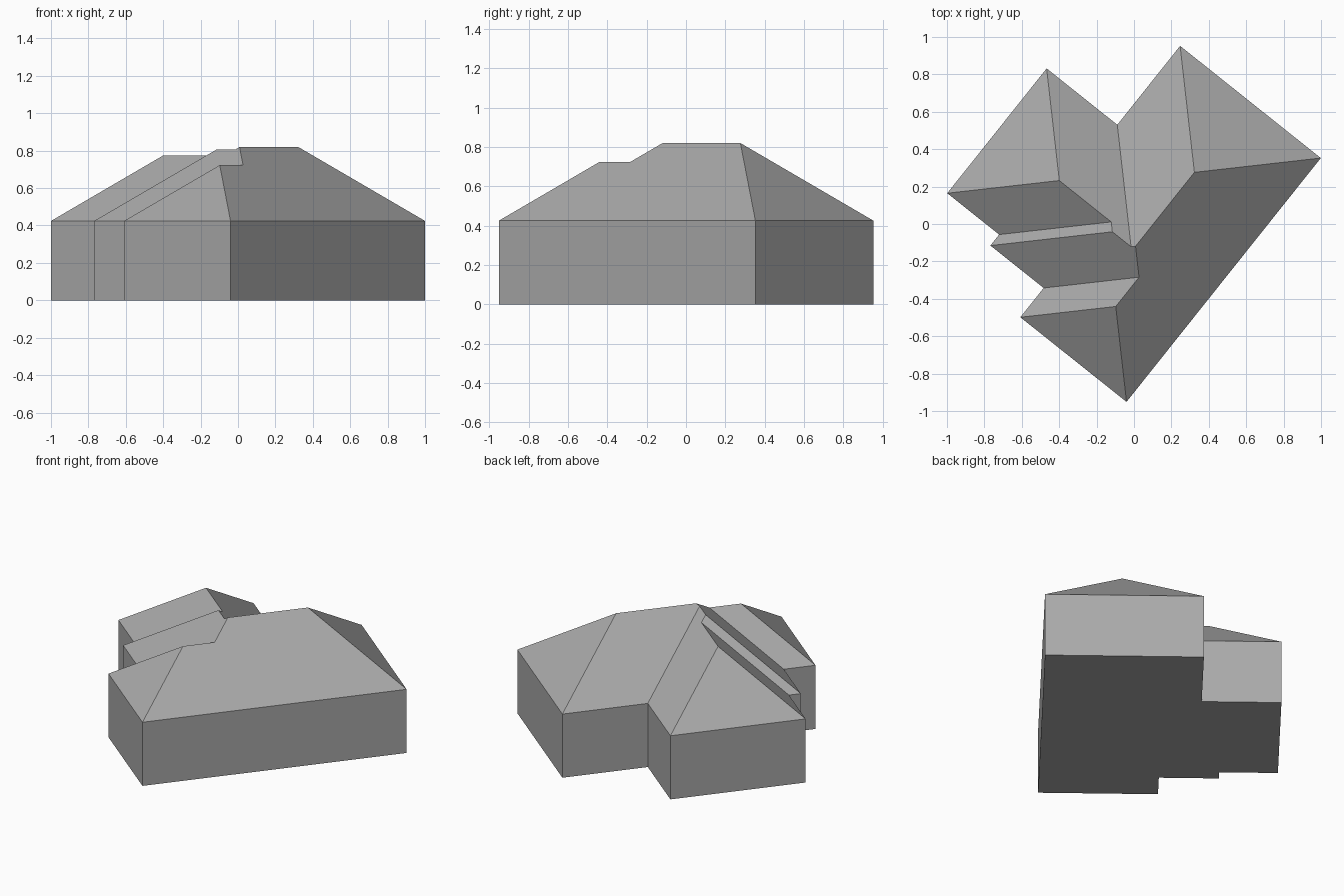
import bpy
import bmesh
import math

if "Cube" in bpy.data.objects:
    bpy.data.objects.remove(bpy.data.objects["Cube"], do_unlink=True)

EAVE = 0.425     # wall height
PITCH = 0.82     # roof rise per unit of run

grey = bpy.data.materials.new("plain grey")
grey.use_nodes = True
grey.diffuse_color = (0.4, 0.4, 0.4, 1)
grey.node_tree.nodes["Principled BSDF"].inputs["Base Color"].default_value = (0.4, 0.4, 0.4, 1)


def hipped_block(name, u0, u1, v1):
    """Walls on a rectangle from v = 0 to v1, closed by an equal-pitch hip roof."""
    bm = bmesh.new()
    plan = [(u0, 0), (u1, 0), (u1, v1), (u0, v1)]
    low = [bm.verts.new((u, v, 0)) for u, v in plan]
    top = [bm.verts.new((u, v, EAVE)) for u, v in plan]
    run = min(u1 - u0, v1) / 2
    peak = EAVE + run * PITCH
    a = bm.verts.new((u0 + run, run, peak))
    b = bm.verts.new((u1 - run, v1 - run, peak))
    bm.faces.new(low[::-1])
    for i in range(4):
        j = (i + 1) % 4
        bm.faces.new((low[i], low[j], top[j], top[i]))
    # Roof: two hip ends and two long slopes
    if u1 - u0 > v1:
        slopes = [(0, 1, b, a), (1, 2, b), (2, 3, a, b), (3, 0, a)]
    else:
        slopes = [(0, 1, a), (1, 2, b, a), (2, 3, b), (3, 0, a, b)]
    for i, j, *ridge in slopes:
        bm.faces.new([top[i], top[j]] + ridge)
    bmesh.ops.recalc_face_normals(bm, faces=bm.faces)
    mesh = bpy.data.meshes.new(name)
    bm.to_mesh(mesh)
    bm.free()
    mesh.materials.append(grey)
    obj = bpy.data.objects.new(name, mesh)
    bpy.context.collection.objects.link(obj)
    return obj


# Overlapping hipped wings that share the long wall
house = hipped_block("house", 0.2, 1.667, 0.962)
wings = [
    hipped_block("end_wing", 0, 1.667, 0.726),
    hipped_block("middle_wing", 0.2, 1.128, 1.09),
    hipped_block("rear_wing", 0.275, 1.128, 1.445),
]

# Merge the wings into one clean shell with valleys between the roofs
bpy.context.view_layer.objects.active = house
for wing in wings:
    mod = house.modifiers.new("join", "BOOLEAN")
    mod.operation = "UNION"
    mod.solver = "EXACT"
    mod.object = wing
    bpy.ops.object.modifier_apply(modifier=mod.name)
    bpy.data.objects.remove(wing, do_unlink=True)

bm = bmesh.new()
bm.from_mesh(house.data)
bmesh.ops.remove_doubles(bm, verts=bm.verts, dist=0.0005)
bmesh.ops.dissolve_limit(bm, angle_limit=math.radians(1), verts=bm.verts, edges=bm.edges)
bm.to_mesh(house.data)
bm.free()

# Turn the plan into place
house.rotation_euler.z = math.radians(51.45)
house.location = (-0.04, -0.951, 0)
